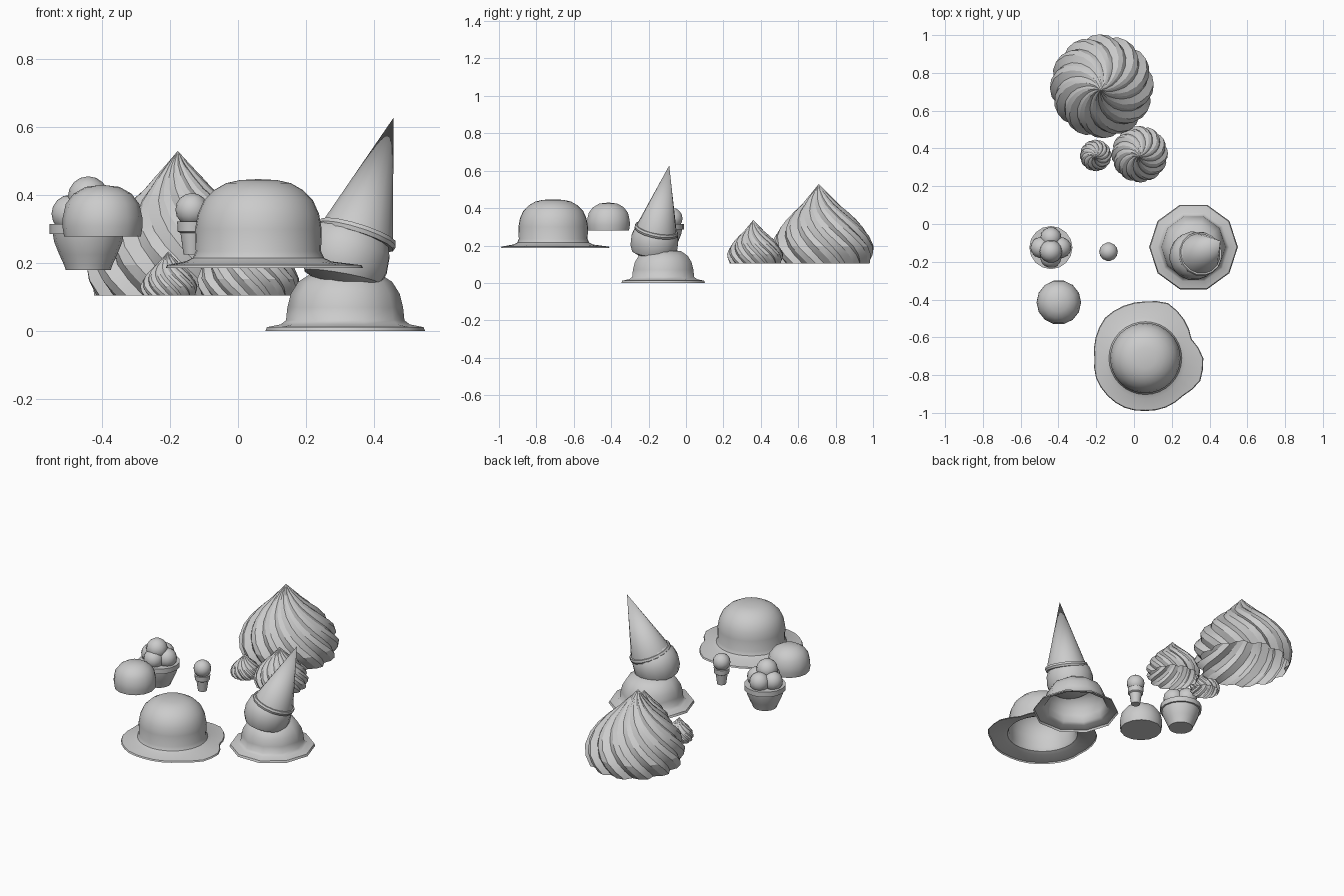
import bpy, math
from mathutils import Vector, Matrix

if "Cube" in bpy.data.objects:
    bpy.data.objects.remove(bpy.data.objects["Cube"])


def lathe(name, profile, n, loc, shape=None, axis=None, twist=0.0, lean=(0, 0), angle=35, phase=0.0):
    """Spin (radius, height) pairs; shape(i, k) scales the radius, r = 0 makes a pole."""
    verts, faces, rings = [], [], []
    z0, z1 = profile[0][1], profile[-1][1]
    for k, (r, z) in enumerate(profile):
        t = (z - z0) / (z1 - z0) if z1 != z0 else 0
        ox, oy = lean[0] * t * t, lean[1] * t * t
        if r == 0:
            rings.append([len(verts)] * n)
            verts.append((ox, oy, z))
            continue
        ring = []
        for i in range(n):
            a = phase + 2 * math.pi * i / n + twist * (1 - t)
            q = r * (shape(i, k) if shape else 1)
            ring.append(len(verts))
            verts.append((ox + q * math.cos(a), oy + q * math.sin(a), z))
        rings.append(ring)
    for lo, hi in zip(rings, rings[1:]):
        for i in range(n):
            j = (i + 1) % n
            f = list(dict.fromkeys((lo[i], lo[j], hi[j], hi[i])))
            if len(f) > 2:
                faces.append(f)
    me = bpy.data.meshes.new(name)
    me.from_pydata(verts, [], faces)
    ob = bpy.data.objects.new(name, me)
    bpy.context.collection.objects.link(ob)
    m = Matrix.Translation(loc)
    if axis is not None:
        m = m @ Vector(axis).to_track_quat('Z', 'Y').to_matrix().to_4x4()
    ob.matrix_world = m
    bpy.ops.object.select_all(action='DESELECT')
    ob.select_set(True)
    bpy.context.view_layer.objects.active = ob
    bpy.ops.object.shade_smooth_by_angle(angle=math.radians(angle))
    return ob


def ball(name, r, loc, n=14):
    prof = [(0, -r)] + [(r * math.cos(a), r * math.sin(a))
                        for a in (math.pi * (k / 8 - 0.5) for k in range(1, 8))] + [(0, r)]
    return lathe(name, prof, n, loc)


# Whipped cream swirls: twisted lobed cones, open underneath
swirl = [(.255, 0), (.272, .045), (.275, .09), (.255, .145), (.225, .19), (.185, .235),
         (.14, .28), (.10, .315), (.068, .35), (.035, .385), (0, .425)]
lobe = (.90, .985, 1.0)
for name, s, x, y in (("large_swirl", 1, -.17, .73),
                      ("medium_swirl", .545, .03, .37),
                      ("small_swirl", .305, -.203, .363)):
    lathe(name, [(r * s, z * s) for r, z in swirl], 36, (x, y, .105),
          shape=lambda i, k: lobe[i % 3], twist=1.6, lean=(-.007 * s, -.02 * s), angle=25)

# Large melted scoop with an uneven puddle edge
edge = [.307, .265, .29, .315, .30, .30, .302, .285, .27, .282, .283, .285, .28, .283, .283, .315]


def puddle(i, k):
    a, f = i // 2, (i % 2) / 2
    e = (edge[a] * (1 - f) + edge[(a + 1) % 16] * f) / .29
    return e if k < 2 else 1


lathe("large_melted_scoop",
      [(.29, .186), (.286, .194), (.215, .205), (.193, .215), (.184, .235), (.186, .30),
       (.178, .345), (.16, .385), (.13, .415), (.095, .435), (.055, .444), (0, .447)],
      32, (.06, -.71, 0), shape=puddle)

# Loose scoop with a flat base
lathe("loose_scoop",
      [(0, 0), (.113, 0), (.118, .03), (.117, .055), (.108, .095), (.085, .125), (.05, .145), (0, .151)],
      14, (-.398, -.415, .279))

# Dropped ice cream: puddled scoop, upper scoop, tilted cone
lathe("dropped_lower_scoop",
      [(.235, 0), (.23, .012), (.19, .02), (.174, .032), (.17, .07), (.16, .11),
       (.138, .145), (.10, .17), (0, .182)], 10, (.315, -.122, 0), angle=50)
lathe("dropped_upper_scoop",
      [(0, -.09), (.07, -.087), (.115, -.065), (.128, -.03), (.128, .02), (.115, .06),
       (.08, .10), (0, .125)], 16, (.318, -.168, .222), axis=(.107, .068, .6))
lathe("dropped_cone",
      [(.10, -.012), (.116, -.012), (.12, 0), (.116, .012), (.108, .012), (0, .367)],
      16, (.35, -.158, .283), axis=(.107, .068, .344))

# Cup with a pile of scoops
lathe("cup",
      [(0, .18), (.066, .18), (.07, .192), (.085, .225), (.10, .262), (.104, .285), (.114, .285),
       (.114, .315), (.10, .315), (0, .312)], 16, (-.44, -.125, 0))
ball("cup_top_scoop", .06, (-.44, -.145, .395))
for i in range(4):
    a = math.radians(90 * i + 90)
    ball("cup_scoop_%d" % (i + 1), .056,
         (-.44 + .052 * math.cos(a), -.125 + .052 * math.sin(a), .345))

# Small wafer cup with one scoop
lathe("small_wafer_cup",
      [(0, .226), (.025, .226), (.034, .288), (.042, .293), (.044, .322), (0, .322)],
      14, (-.135, -.147, 0))
ball("small_cup_scoop", .049, (-.135, -.147, .357))
